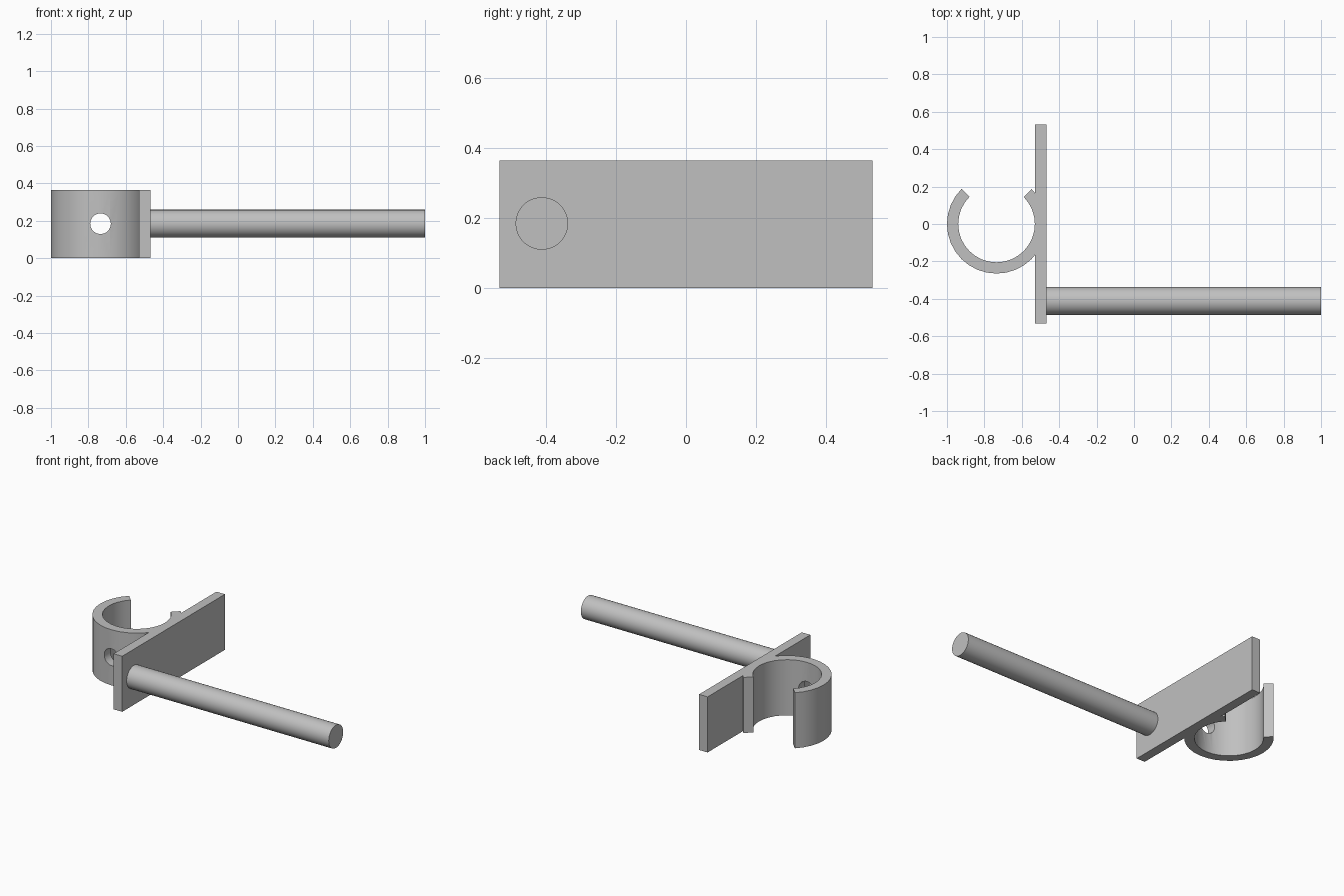
import bpy, bmesh
from math import radians, cos, sin, pi
from mathutils import Matrix, Vector

cube = bpy.data.objects.get("Cube")
if cube:
    bpy.data.objects.remove(cube, do_unlink=True)

HEIGHT = 0.365
RING_X, R_OUT, R_IN = -0.735, 0.265, 0.205
PLATE_LEFT, PLATE_RIGHT, PLATE_HALF = -0.53, -0.468, 0.533
MID_Z = HEIGHT / 2 + 0.002

grey = bpy.data.materials.new("plain_grey")
grey.use_nodes = True
colour = (0.53, 0.53, 0.53, 1)
grey.diffuse_color = colour
grey.node_tree.nodes["Principled BSDF"].inputs["Base Color"].default_value = colour


def finish(name, bm):
    bmesh.ops.recalc_face_normals(bm, faces=bm.faces)
    mesh = bpy.data.meshes.new(name)
    bm.to_mesh(mesh)
    bm.free()
    mesh.materials.append(grey)
    obj = bpy.data.objects.new(name, mesh)
    bpy.context.collection.objects.link(obj)
    return obj


def select(obj):
    bpy.ops.object.select_all(action='DESELECT')
    obj.select_set(True)
    bpy.context.view_layer.objects.active = obj


def cylinder(name, radius, start, end, sides):
    start, end = Vector(start), Vector(end)
    axis = end - start
    turn = axis.to_track_quat('Z', 'Y').to_matrix().to_4x4()
    bm = bmesh.new()
    bmesh.ops.create_cone(bm, cap_ends=True, segments=sides, radius1=radius,
                          radius2=radius, depth=axis.length,
                          matrix=Matrix.Translation((start + end) / 2) @ turn)
    return finish(name, bm)


# Open clip ring: a C-shaped profile extruded upward, gap facing the back
steps = 24
angles = [radians(135 + 270 * i / steps) for i in range(steps + 1)]
outline = [(R_OUT, a) for a in angles] + [(R_IN, a) for a in reversed(angles)]
bm = bmesh.new()
face = bm.faces.new([bm.verts.new((RING_X + r * cos(a), r * sin(a), 0))
                     for r, a in outline])
extruded = bmesh.ops.extrude_face_region(bm, geom=[face])
bmesh.ops.translate(bm, vec=(0, 0, HEIGHT),
                    verts=[v for v in extruded["geom"] if isinstance(v, bmesh.types.BMVert)])
ring = finish("clip_ring", bm)

# Screw hole through the front of the ring
cutter = cylinder("hole_cutter", 0.055, (RING_X, -0.4, MID_Z), (RING_X, 0, MID_Z), 32)
cutter.hide_render = True
cut = ring.modifiers.new("screw_hole", 'BOOLEAN')
cut.operation, cut.solver, cut.object = 'DIFFERENCE', 'EXACT', cutter
select(ring)
bpy.ops.object.modifier_apply(modifier=cut.name)
bpy.data.objects.remove(cutter, do_unlink=True)

# Flat mounting plate
bm = bmesh.new()
size = (PLATE_RIGHT - PLATE_LEFT, 2 * PLATE_HALF, HEIGHT)
centre = ((PLATE_LEFT + PLATE_RIGHT) / 2, 0, HEIGHT / 2)
bmesh.ops.create_cube(bm, size=1, matrix=Matrix.Translation(centre) @ Matrix.Diagonal((*size, 1)))
finish("mounting_plate", bm)

# Round rod standing out from the plate
rod = cylinder("rod", 0.075, (PLATE_RIGHT - 0.01, -0.412, MID_Z), (1, -0.412, MID_Z), 48)

for obj in (ring, rod):
    select(obj)
    bpy.ops.object.shade_smooth_by_angle(angle=radians(30))
